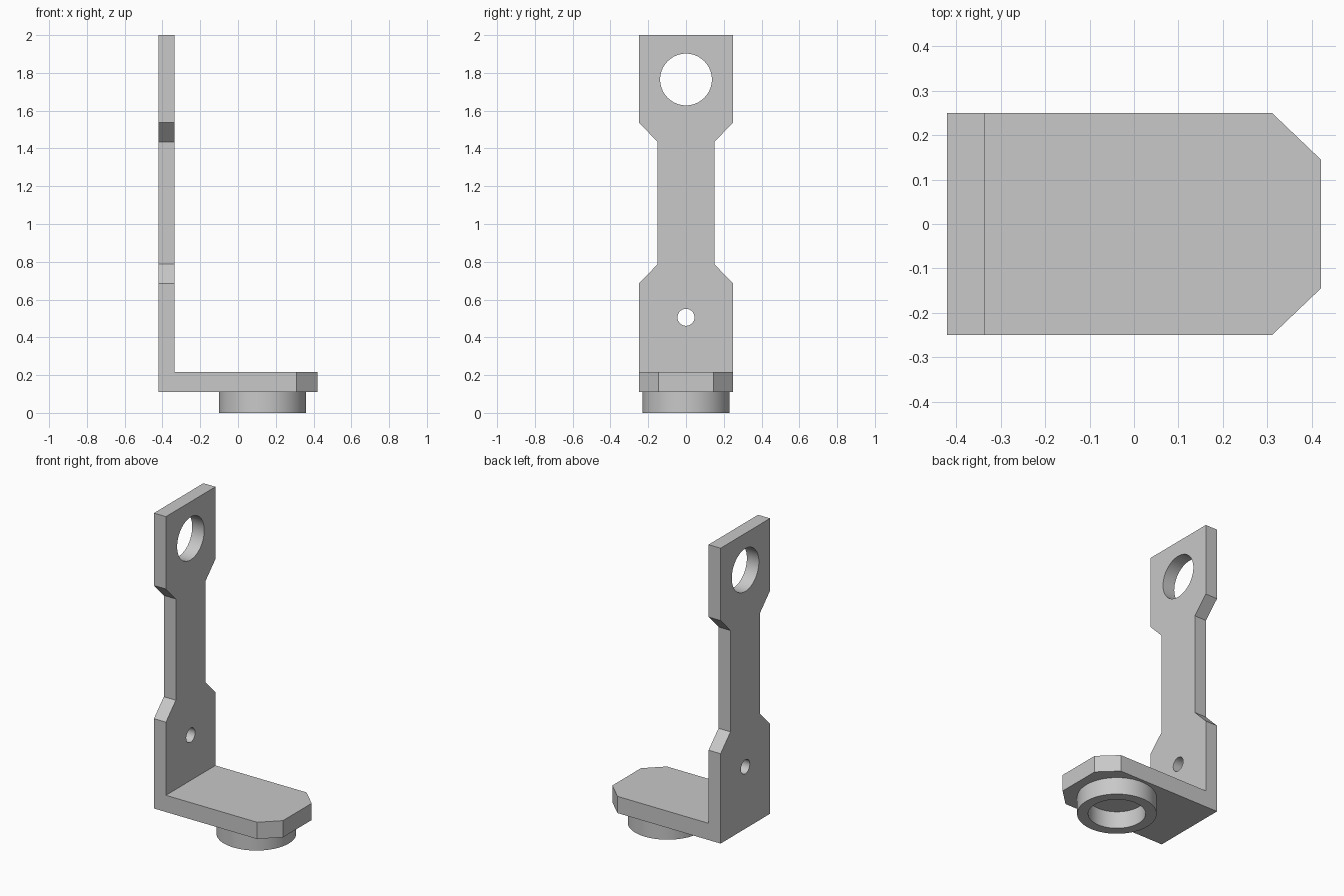
import bpy, bmesh, math
from mathutils import Matrix, Vector

if "Cube" in bpy.data.objects:
    bpy.data.objects.remove(bpy.data.objects["Cube"], do_unlink=True)

grey = bpy.data.materials.new("plain grey")
grey.use_nodes = True
COLOUR = (0.58, 0.58, 0.58, 1)
grey.diffuse_color = COLOUR
grey.node_tree.nodes["Principled BSDF"].inputs["Base Color"].default_value = COLOUR


def finish(name, bm):
    bmesh.ops.recalc_face_normals(bm, faces=bm.faces)
    mesh = bpy.data.meshes.new(name)
    bm.to_mesh(mesh)
    bm.free()
    mesh.materials.append(grey)
    obj = bpy.data.objects.new(name, mesh)
    bpy.context.collection.objects.link(obj)
    return obj


def plate(name, outline, direction):
    """Extrude a closed outline into a solid plate."""
    bm = bmesh.new()
    face = bm.faces.new([bm.verts.new(p) for p in outline])
    new = bmesh.ops.extrude_face_region(bm, geom=[face])["geom"]
    bmesh.ops.translate(bm, vec=Vector(direction),
                        verts=[v for v in new if isinstance(v, bmesh.types.BMVert)])
    return finish(name, bm)


def cylinder(name, radius, depth, centre, axis="Z"):
    bm = bmesh.new()
    turn = Matrix.Rotation(math.pi / 2, 4, "Y") if axis == "X" else Matrix()
    bmesh.ops.create_cone(bm, cap_ends=True, segments=64, radius1=radius, radius2=radius,
                          depth=depth, matrix=Matrix.Translation(centre) @ turn)
    return finish(name, bm)


def combine(target, tool, operation):
    """Apply a boolean and remove the tool object."""
    mod = target.modifiers.new("boolean", "BOOLEAN")
    mod.operation, mod.solver, mod.object = operation, "EXACT", tool
    select(target)
    bpy.ops.object.modifier_apply(modifier=mod.name)
    bpy.data.objects.remove(tool, do_unlink=True)


def select(obj):
    bpy.ops.object.select_all(action="DESELECT")
    obj.select_set(True)
    bpy.context.view_layer.objects.active = obj


BACK, FRONT, WIDE = -0.42, 0.42, 0.25
BASE_Z, BASE_TOP, POST_X = 0.11, 0.217, -0.335

# Upright plate with a narrowed waist, mirrored about its centre line
half = [(WIDE, BASE_Z), (WIDE, 0.685), (0.15, 0.787), (0.15, 1.435), (WIDE, 1.537), (WIDE, 2)]
profile = half + [(-y, z) for y, z in reversed(half)]
bracket = plate("bracket", [(BACK, y, z) for y, z in profile], (POST_X - BACK, 0, 0))

# Foot plate with clipped front corners
half = [(BACK, WIDE), (0.31, WIDE), (FRONT, 0.145)]
profile = half + [(x, -y) for x, y in reversed(half)]
foot = plate("foot", [(x, y, BASE_Z) for x, y in profile], (0, 0, BASE_TOP - BASE_Z))
combine(bracket, foot, "UNION")

# Large and small holes through the upright
for radius, z in ((0.137, 1.765), (0.045, 0.506)):
    combine(bracket, cylinder("hole", radius, 0.4, (BACK, 0, z), "X"), "DIFFERENCE")

# Ring collar under the foot
collar = cylinder("collar", 0.231, BASE_Z, (0.13, 0, BASE_Z / 2))
combine(collar, cylinder("bore", 0.167, 0.4, (0.13, 0, BASE_Z / 2)), "DIFFERENCE")

for part in (bracket, collar):
    select(part)
    bpy.ops.object.shade_smooth_by_angle(angle=math.radians(30))
